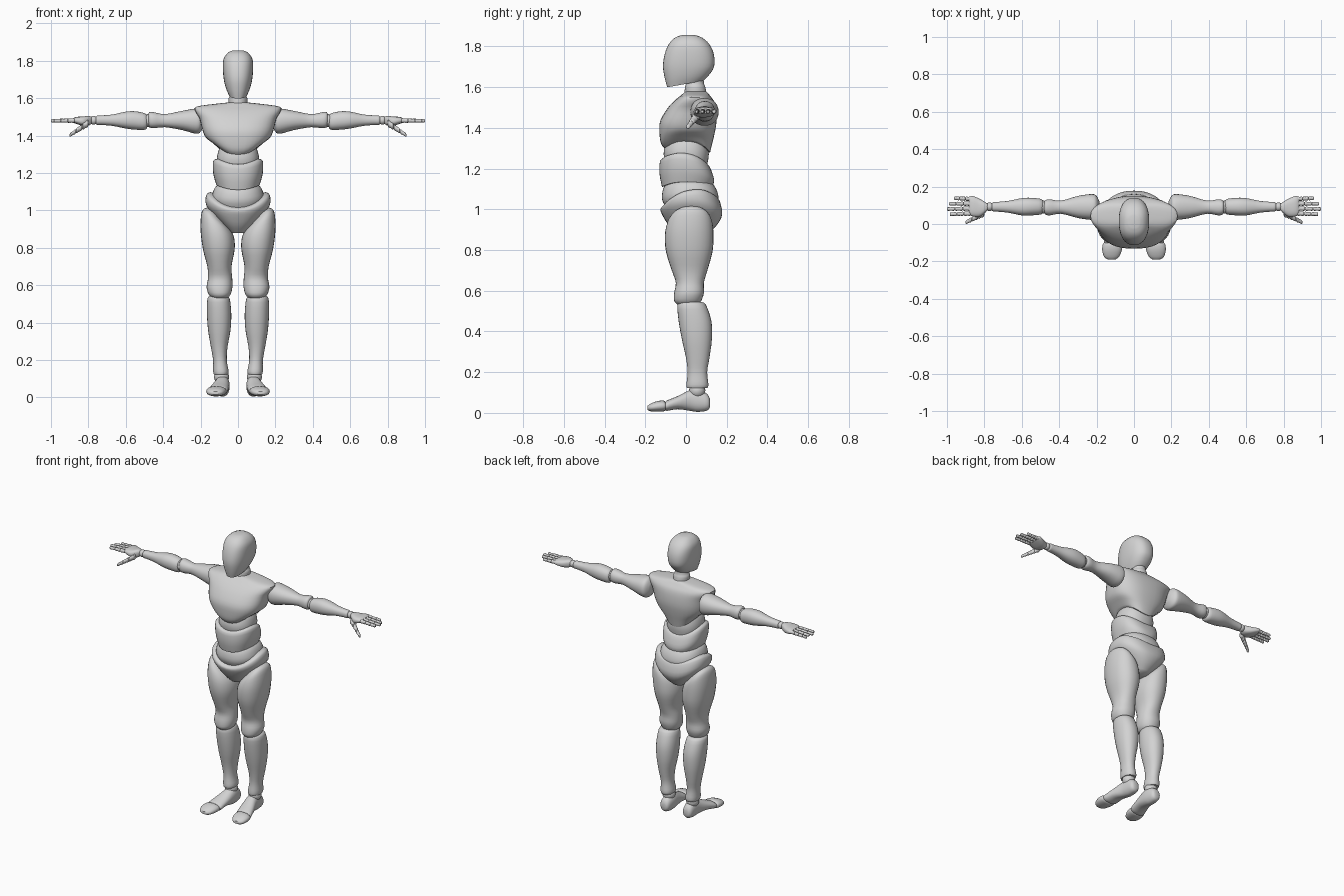
import bpy, bmesh, math
from mathutils import Vector

grey = bpy.data.materials.new("plain_grey")
grey.diffuse_color = (0.65, 0.65, 0.65, 1)


def finish(name, bm, mirror):
    bmesh.ops.recalc_face_normals(bm, faces=bm.faces)
    me = bpy.data.meshes.new(name)
    bm.to_mesh(me)
    bm.free()
    me.materials.append(grey)
    ob = bpy.data.objects.new(name, me)
    bpy.context.collection.objects.link(ob)
    bpy.ops.object.select_all(action='DESELECT')
    ob.select_set(True)
    bpy.context.view_layer.objects.active = ob
    bpy.ops.object.shade_smooth_by_angle(angle=math.radians(42))
    if mirror:
        ob.modifiers.new("mirror", 'MIRROR')
    return ob


def smooth_rings(rings, steps=3):
    """Catmull-Rom interpolation between cross-sections."""
    r = [tuple(a) + (0,) * (8 - len(a)) for a in rings]
    r = [r[0]] + r + [r[-1]]
    out = []
    for a, b, c, d in zip(r, r[1:], r[2:], r[3:]):
        for s in range(steps):
            t = s / steps
            out.append([0.5 * (2 * q + (w - p) * t + (2 * p - 5 * q + 4 * w - v) * t * t
                        + (3 * q - p - 3 * w + v) * t ** 3) for p, q, w, v in zip(a, b, c, d)])
    return out + [r[-1]]


def loft(name, rings, axis='Z', mirror=True, power=2.2, n=28):
    """Ring: position, u0, u1, v0, v1, then lift of the sides, v tilt, u tilt."""
    bm = bmesh.new()

    def place(p, u, v):
        return Vector({'Z': (u, v, p), 'X': (p, u, v), 'Y': (u, p, v)}[axis])

    loops = []
    for p, u0, u1, v0, v1, lift, tv, tu in smooth_rings(rings):
        loop = []
        for i in range(n):
            a = 2 * math.pi * i / n
            c, s = math.cos(a), math.sin(a)
            c = math.copysign(abs(c) ** (2 / power), c)
            s = math.copysign(abs(s) ** (2 / power), s)
            loop.append(bm.verts.new(place(p + lift * c * c + tv * s + tu * c,
                                           (u0 + u1) / 2 + (u1 - u0) / 2 * c,
                                           (v0 + v1) / 2 + (v1 - v0) / 2 * s)))
        loops.append(loop)
    for A, B in zip(loops, loops[1:]):
        for i in range(n):
            j = (i + 1) % n
            bm.faces.new((A[i], A[j], B[j], B[i]))
    for L in (loops[0], loops[-1]):
        mid = bm.verts.new(sum((v.co for v in L), Vector()) / n)
        for i in range(n):
            bm.faces.new((L[i], L[(i + 1) % n], mid))
    return finish(name, bm, mirror)


def body(name, rings, power=2.3):
    """Centred part: z, half width, front y, back y, lift, tilt."""
    return loft(name, [(r[0], -r[1], r[1]) + tuple(r[2:]) for r in rings],
                mirror=False, power=power, n=40)


def ball(name, pos, r):
    bm = bmesh.new()
    bmesh.ops.create_uvsphere(bm, u_segments=20, v_segments=12, radius=r)
    bmesh.ops.translate(bm, verts=bm.verts, vec=pos)
    return finish(name, bm, True)


# head and neck
body("head", [(1.855, .03, -.02, .045), (1.842, .055, -.055, .08), (1.81, .077, -.085, .115),
              (1.76, .081, -.105, .137), (1.70, .076, -.113, .138), (1.65, .063, -.104, .112, 0, .008),
              (1.615, .047, -.092, .085, 0, .016)], 2.4)
body("neck", [(1.67, .04, .0, .085), (1.62, .042, .0, .088), (1.60, .05, -.005, .095),
              (1.57, .05, -.008, .10), (1.55, .06, -.015, .105)], 2)

# torso
body("chest", [(1.578, .045, .0, .10), (1.57, .12, -.012, .108), (1.555, .222, -.03, .12),
               (1.53, .228, -.06, .138), (1.49, .205, -.095, .148), (1.43, .19, -.128, .15),
               (1.37, .172, -.13, .14, .02), (1.32, .135, -.122, .128, .04),
               (1.285, .105, -.10, .118, .05, -.008)], 2.5)
body("upper_abdomen", [(1.36, .07, -.06, .08), (1.33, .10, -.095, .10), (1.27, .113, -.11, .112),
                       (1.20, .10, -.09, .10)])
body("middle_abdomen", [(1.235, .112, -.105, .10, .04, -.012), (1.222, .133, -.127, .118, .04, -.016),
                        (1.16, .132, -.13, .138, .035, -.014), (1.11, .115, -.118, .13, .025, 0)])
body("lower_abdomen", [(1.14, .10, -.09, .12), (1.10, .125, -.112, .148, .02),
                       (1.05, .14, -.118, .16, .02), (1.01, .13, -.10, .14, .02)])
body("pelvis", [(1.035, .150, -.105, .15, .06, .02), (1.022, .17, -.125, .165, .06, .02),
                (.975, .169, -.118, .178, .05, 0), (.92, .11, -.085, .15, .03, 0),
                (.88, .045, -.045, .105)])

# legs
loft("thigh", [(.985, .09, .165, -.045, .095, 0, 0, .03), (.965, .065, .187, -.07, .115, 0, 0, .04),
               (.93, .035, .198, -.092, .13, 0, 0, .04), (.87, .02, .20, -.104, .135, 0, 0, .02),
               (.79, .018, .187, -.098, .13), (.70, .035, .164, -.07, .105),
               (.64, .031, .16, -.05, .088), (.59, .03, .168, -.058, .088),
               (.55, .04, .156, -.058, .075), (.53, .06, .135, -.04, .06)])
ball("knee_joint", (.10, .02, .535), .048)
loft("shin", [(.545, .065, .145, -.02, .075), (.53, .045, .163, -.042, .098),
              (.45, .036, .166, -.036, .125), (.36, .04, .16, -.02, .127), (.27, .056, .145, .0, .115),
              (.20, .06, .133, .008, .104), (.14, .05, .133, .002, .11), (.122, .055, .128, .005, .105)])
ball("ankle_joint", (.088, .055, .11), .04)
loft("foot", [(.118, .065, .10, .03, .065), (.105, .052, .115, .012, .092),
              (.06, .045, .12, .005, .115), (.02, .045, .125, .01, .112),
              (-.04, .05, .145, .018, .083), (-.095, .057, .16, .01, .06), (-.102, .07, .15, .018, .05)],
     axis='Y')
loft("toes", [(-.10, .07, .16, .015, .05), (-.108, .062, .167, .008, .06), (-.14, .065, .17, .006, .058),
              (-.175, .08, .16, .008, .045), (-.19, .10, .14, .015, .033)], axis='Y')

# arms
loft("upper_arm", [(.185, .06, .12, 1.45, 1.51), (.20, .03, .15, 1.42, 1.537),
                   (.225, .022, .16, 1.41, 1.545), (.30, .032, .15, 1.43, 1.532),
                   (.39, .055, .125, 1.445, 1.515), (.45, .046, .132, 1.44, 1.525),
                   (.475, .052, .126, 1.445, 1.525), (.482, .07, .11, 1.46, 1.505)], axis='X')
ball("elbow_joint", (.483, .09, 1.48), .035)
loft("forearm", [(.484, .07, .115, 1.455, 1.50), (.495, .052, .133, 1.432, 1.518),
                 (.55, .046, .14, 1.432, 1.53), (.60, .046, .138, 1.438, 1.528),
                 (.67, .06, .124, 1.452, 1.513), (.73, .066, .118, 1.457, 1.508),
                 (.755, .068, .116, 1.458, 1.506), (.762, .08, .105, 1.47, 1.495)], axis='X')
ball("wrist_joint", (.772, .092, 1.482), .023)
loft("palm", [(.782, .075, .108, 1.465, 1.50), (.80, .056, .12, 1.453, 1.505),
              (.83, .038, .137, 1.452, 1.502), (.865, .042, .15, 1.463, 1.50),
              (.882, .05, .145, 1.47, 1.493)], axis='X', power=2.6)


# fingers: three tapered joints each
def digit(name, start, end, r0, r1, count):
    a, b = Vector(start), Vector(end)
    for k in range(count):
        rings = []
        for f, g in ((0, .6), (.15, 1), (.5, .88), (.85, 1), (1, .6)):
            t = (k + f) / count
            c, r = a.lerp(b, t), (r0 + (r1 - r0) * t) * g
            rings.append((c.x, c.y - r, c.y + r, c.z - r, c.z + r))
        loft(f"{name}_{k + 1}", rings, axis='X', n=12, power=2)


for nm, y0, y1, tip in (("index_finger", .056, .052, .985), ("middle_finger", .083, .08, 1.0),
                        ("ring_finger", .109, .108, .99), ("little_finger", .134, .138, .962)):
    digit(nm, (.872, y0, 1.481), (tip, y1, 1.479), .0125, .0095, 3)
digit("thumb", (.80, .06, 1.468), (.90, .008, 1.402), .021, .010, 3)
